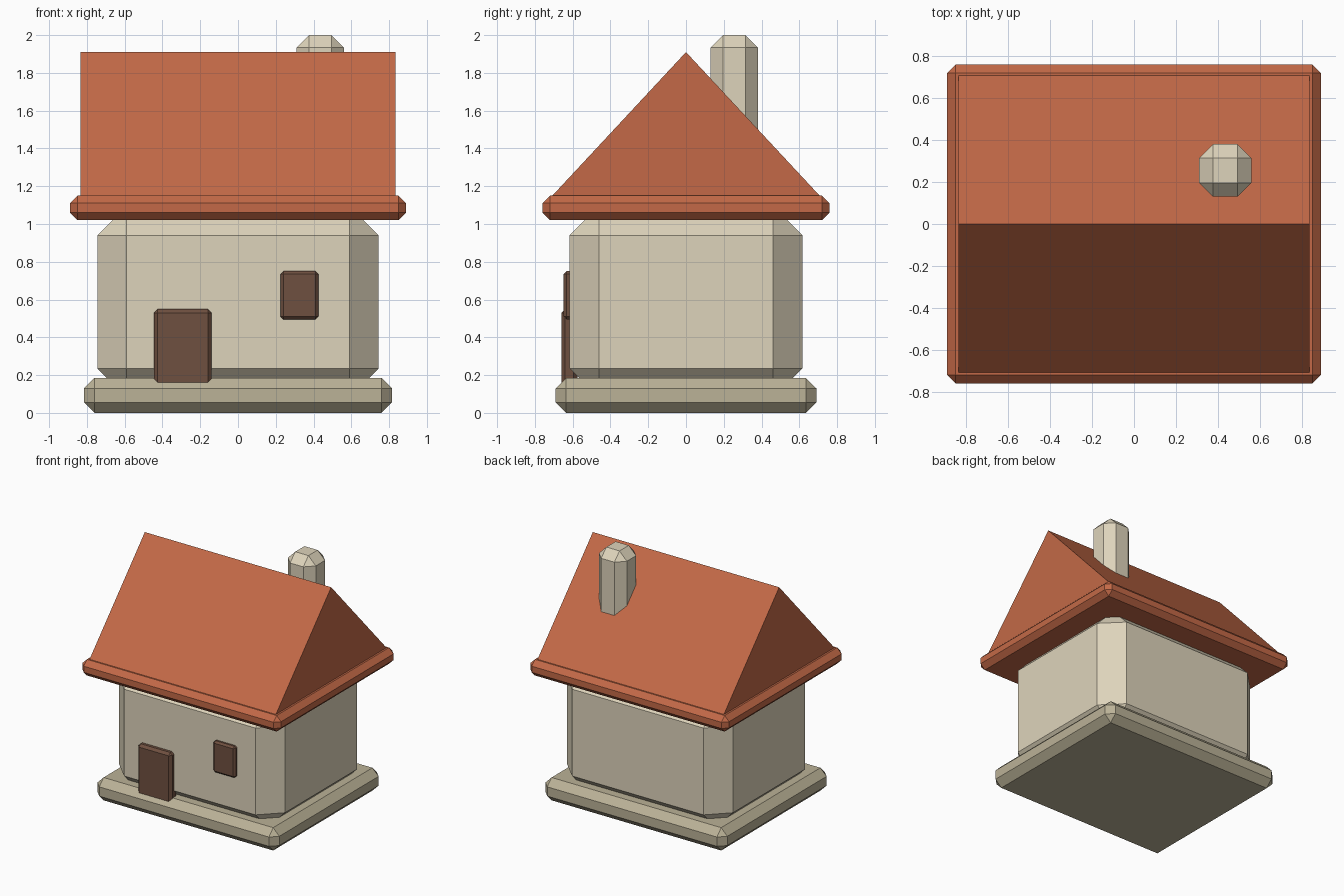
import bpy
import bmesh
from mathutils import Vector

old = bpy.data.objects.get("Cube")
if old:
    bpy.data.objects.remove(old, do_unlink=True)


def material(name, rgb):
    """Flat material from display colour values, converted to linear."""
    linear = [((c / 255 + 0.055) / 1.055) ** 2.4 for c in rgb] + [1]
    mat = bpy.data.materials.new(name)
    mat.use_nodes = True
    mat.diffuse_color = linear
    mat.node_tree.nodes["Principled BSDF"].inputs["Base Color"].default_value = linear
    return mat


def add_object(name, bm, mat):
    bmesh.ops.recalc_face_normals(bm, faces=bm.faces)
    mesh = bpy.data.meshes.new(name)
    bm.to_mesh(mesh)
    bm.free()
    mesh.materials.append(mat)
    obj = bpy.data.objects.new(name, mesh)
    bpy.context.collection.objects.link(obj)
    return obj


def chamfered_box(name, low, high, chamfer, mat):
    """Box between two corners with every edge cut at 45 degrees."""
    low, high = Vector(low), Vector(high)
    bm = bmesh.new()
    bmesh.ops.create_cube(bm, size=1)
    bmesh.ops.scale(bm, vec=high - low, verts=bm.verts)
    bmesh.ops.translate(bm, vec=(low + high) / 2, verts=bm.verts)
    obj = add_object(name, bm, mat)
    bevel = obj.modifiers.new("chamfer", "BEVEL")
    bevel.width = chamfer
    bevel.segments = 1
    bevel.limit_method = "NONE"
    return obj


def gable_prism(name, half_x, half_y, base, ridge, mat):
    """Triangular profile extruded along x."""
    bm = bmesh.new()
    profile = [(-half_y, base), (half_y, base), (0, ridge)]
    end = bm.faces.new([bm.verts.new((-half_x, y, z)) for y, z in profile])
    geom = bmesh.ops.extrude_face_region(bm, geom=[end], use_keep_orig=True)["geom"]
    moved = [v for v in geom if isinstance(v, bmesh.types.BMVert)]
    bmesh.ops.translate(bm, vec=(2 * half_x, 0, 0), verts=moved)
    return add_object(name, bm, mat)


plaster = material("cream plaster", (222, 212, 187))
stone = material("grey beige stone", (187, 178, 151))
tile = material("terracotta tile", (195, 105, 71))
wood = material("dark brown wood", (111, 80, 64))

# Foundation and walls
chamfered_box("foundation", (-0.815, -0.69, 0), (0.815, 0.69, 0.185), 0.055, stone)
chamfered_box("walls", (-0.745, -0.617, 0.08), (0.745, 0.617, 1.095), 0.156, plaster)

# Roof and chimney
chamfered_box("eaves", (-0.89, -0.76, 1.02), (0.89, 0.76, 1.15), 0.04, tile)
gable_prism("roof", 0.835, 0.717, 1.14, 1.91, tile)
chamfered_box("chimney", (0.31, 0.13, 1.2), (0.56, 0.38, 2.0), 0.066, plaster)

# Door and window
chamfered_box("door", (-0.445, -0.66, 0.01), (-0.14, -0.575, 0.55), 0.02, wood)
chamfered_box("window", (0.225, -0.648, 0.495), (0.425, -0.586, 0.75), 0.015, wood)
